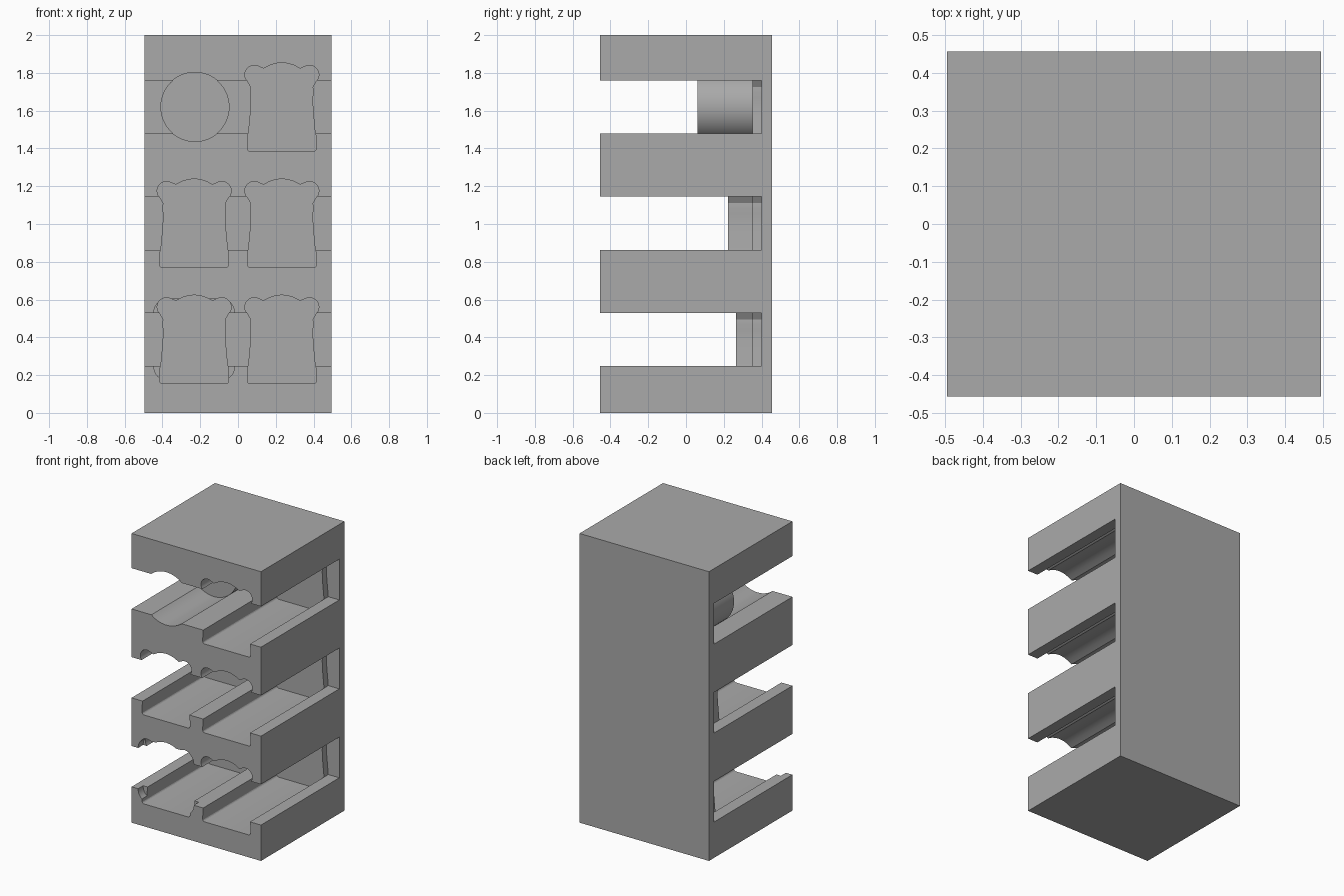
import bpy, bmesh, math

cube = bpy.data.objects.get("Cube")
if cube:
    bpy.data.objects.remove(cube, do_unlink=True)

W, D, H = 0.99, 0.912, 2.0
FRONT, SLOT_BACK = -D / 2, 0.4

grey = bpy.data.materials.new("warm_grey")
grey.use_nodes = True
COLOUR = (0.4, 0.4, 0.4, 1)
grey.diffuse_color = COLOUR
grey.node_tree.nodes["Principled BSDF"].inputs["Base Color"].default_value = COLOUR


def prism(name, outline, y0, y1):
    """Extrude an x-z outline from y0 to y1."""
    bm = bmesh.new()
    face = bm.faces.new([bm.verts.new((x, y0, z)) for x, z in outline])
    new = bmesh.ops.extrude_face_region(bm, geom=[face])["geom"]
    bmesh.ops.translate(bm, vec=(0, y1 - y0, 0),
                        verts=[v for v in new if isinstance(v, bmesh.types.BMVert)])
    bmesh.ops.recalc_face_normals(bm, faces=bm.faces)
    mesh = bpy.data.meshes.new(name)
    bm.to_mesh(mesh)
    bm.free()
    mesh.materials.append(grey)
    obj = bpy.data.objects.new(name, mesh)
    bpy.context.collection.objects.link(obj)
    return obj


def combine(target, other, operation):
    """Apply an exact boolean and discard the helper."""
    other.hide_render = True
    mod = target.modifiers.new(operation, "BOOLEAN")
    mod.operation, mod.solver, mod.object = operation, "EXACT", other
    bpy.context.view_layer.objects.active = target
    bpy.ops.object.modifier_apply(modifier=mod.name)
    bpy.data.objects.remove(other, do_unlink=True)


def box_outline(x0, x1, z0, z1):
    return [(x0, z0), (x1, z0), (x1, z1), (x0, z1)]


def arc(cx, cz, r, a0, a1, n):
    angles = [math.radians(a0 + (a1 - a0) * i / n) for i in range(n + 1)]
    return [(cx + r * math.cos(a), cz + r * math.sin(a)) for a in angles]


def bread_outline(cx, z0):
    """Mirrored slice: rounded foot, slim waist, side lobes and a domed crown."""
    half = arc(0.168, 0.015, 0.015, -90, 0, 4)
    half += [(0.182, 0.06), (0.167, 0.22), (0.165, 0.28), (0.168, 0.31), (0.166, 0.34)]
    half += arc(0.146, 0.405, 0.05, -35, 115, 14)
    half += [(0.097, 0.438), (0.065, 0.455), (0.033, 0.465)]
    mirrored = [(-x, z) for x, z in reversed(half)]
    return [(cx + x, z0 + z) for x, z in half + [(0, 0.469)] + mirrored]


def rounded_outline(cx, cz, hw, hh, r):
    points = []
    for i, (sx, sz) in enumerate([(1, 1), (-1, 1), (-1, -1), (1, -1)]):
        points += arc(cx + sx * (hw - r), cz + sz * (hh - r), r, 90 * i, 90 * i + 90, 8)
    return points


rack = prism("storage_rack", box_outline(-W / 2, W / 2, 0, H), FRONT, D / 2)

# Side slots running right through the block
for z in (0.248, 0.863, 1.478):
    combine(rack, prism("slot", box_outline(-1, 1, z, z + 0.282), -1, SLOT_BACK), "DIFFERENCE")

# Each pocket ends at its own depth, with a solid stop behind it
pockets = [(bread_outline(0.232, z), 0.353) for z in (0.155, 0.77, 1.385)]
pockets += [(bread_outline(-0.232, 0.155), 0.265),
            (bread_outline(-0.232, 0.77), 0.222),
            (arc(-0.228, 1.62, 0.183, 0, 354.375, 63), 0.062)]
for outline, depth in pockets:
    combine(rack, prism("pocket", outline, -1, depth), "DIFFERENCE")
    combine(rack, prism("stop", outline, depth, SLOT_BACK + 0.02), "UNION")

# Shallow rounded recess around the lowest right pocket
recess = rounded_outline(-0.232, 0.388, 0.213, 0.215, 0.07)
combine(rack, prism("recess", recess, -1, FRONT + 0.055), "DIFFERENCE")

bpy.ops.object.select_all(action="DESELECT")
rack.select_set(True)
bpy.context.view_layer.objects.active = rack
bpy.ops.object.shade_smooth_by_angle(angle=math.radians(20))
